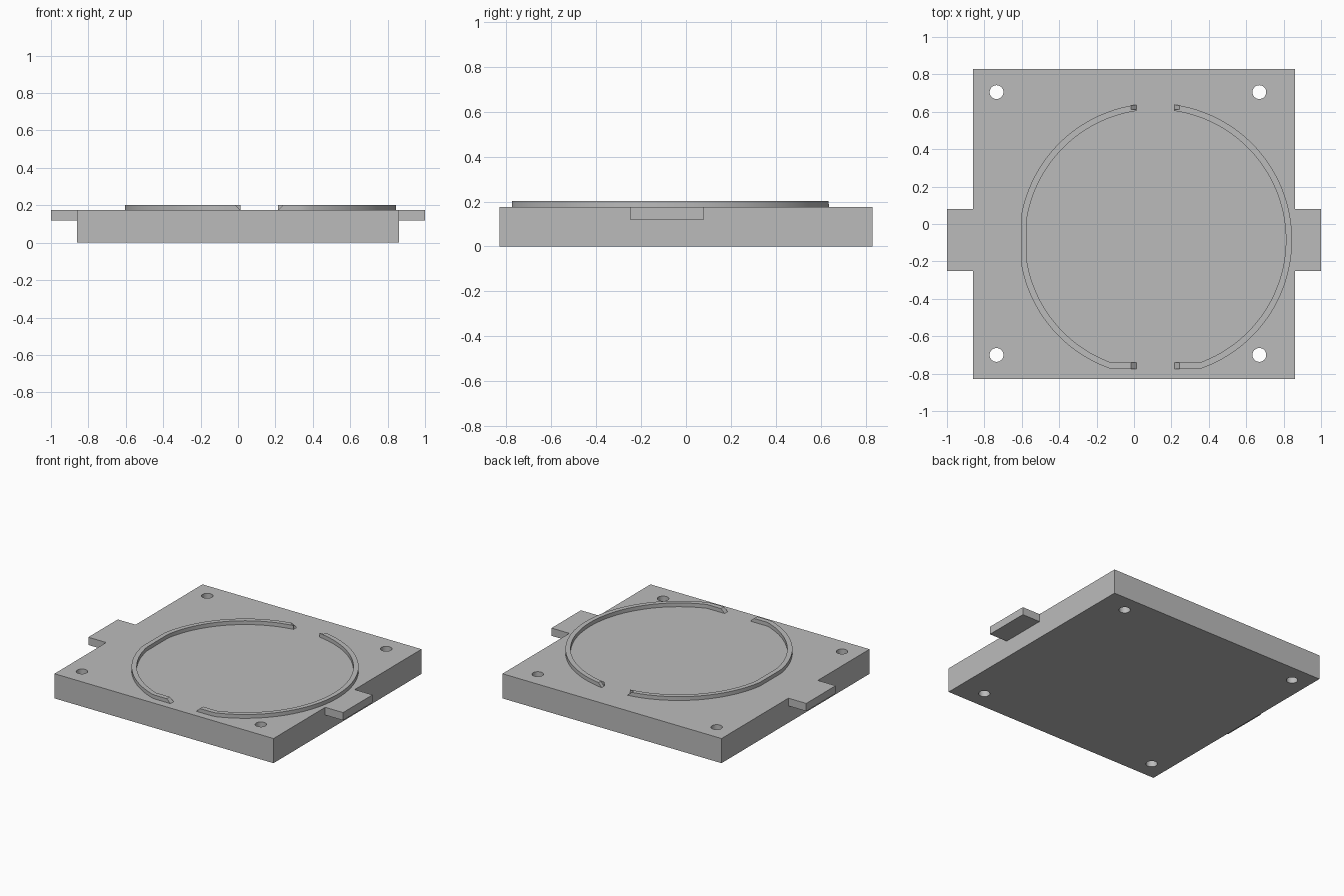
import bpy, bmesh
from math import cos, sin, tau, radians

cube = bpy.data.objects.get("Cube")
if cube:
    bpy.data.objects.remove(cube, do_unlink=True)

grey = bpy.data.materials.new("plain grey")
grey.use_nodes = True
COLOUR = (0.5, 0.5, 0.5, 1)
grey.diffuse_color = COLOUR
grey.node_tree.nodes["Principled BSDF"].inputs["Base Color"].default_value = COLOUR

TOP = 0.175            # upper face of the plate
RIM_TOP = 0.202        # upper face of the rim
CENTRE = (0.115, -0.085)


def finish(name, bm):
    bmesh.ops.recalc_face_normals(bm, faces=bm.faces)
    mesh = bpy.data.meshes.new(name)
    bm.to_mesh(mesh)
    bm.free()
    mesh.materials.append(grey)
    ob = bpy.data.objects.new(name, mesh)
    bpy.context.collection.objects.link(ob)
    return ob


def prism(name, outline, direction):
    """Extrude a closed outline of 3D points along a direction."""
    bm = bmesh.new()
    face = bm.faces.new([bm.verts.new(p) for p in outline])
    ext = bmesh.ops.extrude_face_region(bm, geom=[face])
    verts = [g for g in ext["geom"] if isinstance(g, bmesh.types.BMVert)]
    bmesh.ops.translate(bm, verts=verts, vec=direction)
    return finish(name, bm)


def block(name, x0, x1, y0, y1, z0, z1):
    return prism(name, [(x0, y0, z0), (x1, y0, z0), (x1, y1, z0), (x0, y1, z0)],
                 (0, 0, z1 - z0))


def cut(target, cutter):
    bpy.context.view_layer.objects.active = target
    mod = target.modifiers.new("cut", "BOOLEAN")
    mod.operation = "DIFFERENCE"
    mod.solver = "EXACT"
    mod.object = cutter
    bpy.ops.object.modifier_apply(modifier=mod.name)
    bpy.data.objects.remove(cutter, do_unlink=True)


# Base plate with four through holes
plate = block("base_plate", -0.86, 0.86, -0.83, 0.83, 0, TOP)
for x in (-0.735, 0.67):
    for y in (-0.7, 0.705):
        circle = [(x + 0.037 * cos(tau * i / 32), y + 0.037 * sin(tau * i / 32), -0.1)
                  for i in range(32)]
        cut(plate, prism("hole_cutter", circle, (0, 0, 0.5)))

# Side tabs, flush with the top
block("left_tab", 0.86, 1, -0.25, 0.08, 0.12, TOP)
block("right_tab", -1, -0.86, -0.25, 0.08, 0.12, TOP)


# Raised rim: a circle flattened on its right and front sides
def rim_loop(radius, x_min, y_min, z, n=144):
    return [(max(x_min, CENTRE[0] + radius * cos(tau * i / n)),
             max(y_min, CENTRE[1] + radius * sin(tau * i / n)), z) for i in range(n)]


bm = bmesh.new()
loops = [[bm.verts.new(p) for p in rim_loop(r, x, y, z)]
         for r, x, y, z in ((0.73, -0.605, -0.775, TOP), (0.73, -0.605, -0.775, RIM_TOP),
                            (0.697, -0.572, -0.74, RIM_TOP), (0.697, -0.572, -0.74, TOP))]
for a, b in zip(loops, loops[1:] + loops[:1]):
    for i in range(len(a)):
        j = (i + 1) % len(a)
        bm.faces.new((a[i], a[j], b[j], b[i]))
rim = finish("rim", bm)


# Gaps in the rim, with sloped ends
def sloped_gap(y0, y1):
    low, high = TOP - 0.0005, RIM_TOP + 0.0005
    outline = [(0.0135, y0, low), (0.215, y0, low), (0.244, y0, high), (-0.017, y0, high)]
    return prism("gap_cutter", outline, (0, y1 - y0, 0))


cut(rim, sloped_gap(-0.9, -0.6))
cut(rim, block("gap_cutter", 0.0135, 0.215, 0.5, 0.75, 0.1, 0.3))
cut(rim, sloped_gap(0.611, 0.75))

# Smooth shading on the curved walls
for ob in (plate, rim):
    bpy.ops.object.select_all(action="DESELECT")
    ob.select_set(True)
    bpy.context.view_layer.objects.active = ob
    bpy.ops.object.shade_smooth_by_angle(angle=radians(20))
